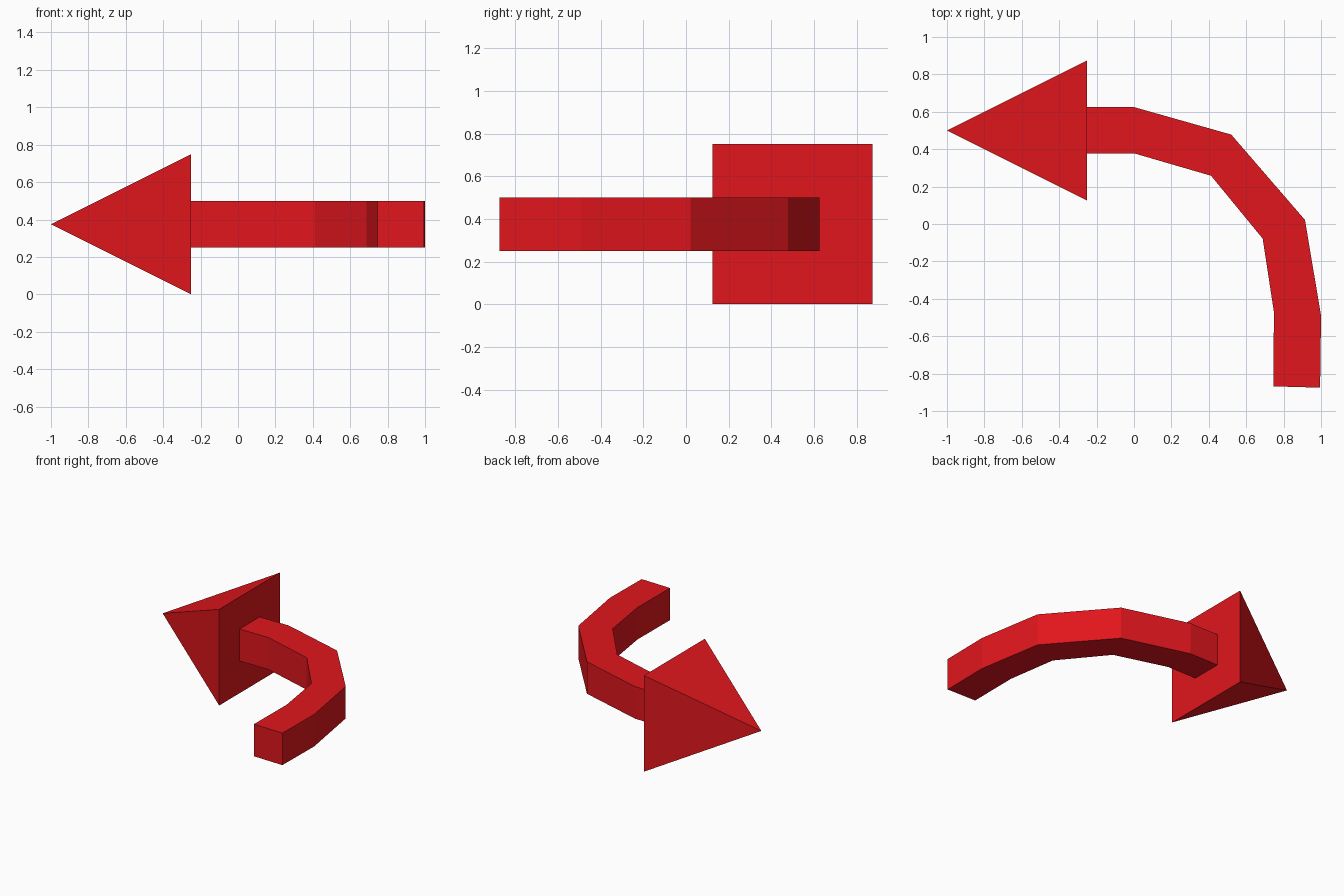
import bpy, bmesh
from math import pi, sqrt
from mathutils import Matrix

if "Cube" in bpy.data.objects:
    bpy.data.objects.remove(bpy.data.objects["Cube"])

red = bpy.data.materials.new("red")
red.diffuse_color = (0.75, 0.008, 0.012, 1)
red.use_nodes = True
red.node_tree.nodes["Principled BSDF"].inputs["Base Color"].default_value = red.diffuse_color


def add_object(name, bm):
    bmesh.ops.recalc_face_normals(bm, faces=bm.faces)
    mesh = bpy.data.meshes.new(name)
    bm.to_mesh(mesh)
    bm.free()
    mesh.materials.append(red)
    obj = bpy.data.objects.new(name, mesh)
    bpy.context.collection.objects.link(obj)
    return obj


# Arrow head: square pyramid pointing to -x
HEAD_SIZE, HEAD_LENGTH = 0.75, 0.75
bm = bmesh.new()
bmesh.ops.create_cone(
    bm, cap_ends=True, segments=4, radius1=HEAD_SIZE / sqrt(2), radius2=0,
    depth=HEAD_LENGTH,
    matrix=Matrix.Translation((-0.625, 0.5, 0.375))
    @ Matrix.Rotation(-pi / 2, 4, 'Y') @ Matrix.Rotation(pi / 4, 4, 'Z'))
bmesh.ops.remove_doubles(bm, verts=bm.verts, dist=1e-5)
add_object("arrow_head", bm)

# Curved shaft: matching outer and inner outlines, swept as a square bar
outer = [(-0.25, 0.625), (0, 0.625), (0.52, 0.478), (0.914, 0.022), (1.0, -0.49), (0.995, -0.875)]
inner = [(-0.25, 0.378), (0, 0.378), (0.412, 0.258), (0.688, -0.078), (0.748, -0.47), (0.745, -0.868)]
bm = bmesh.new()
rings = [[bm.verts.new((*p, z)) for p, z in ((o, 0.25), (o, 0.5), (i, 0.5), (i, 0.25))]
         for o, i in zip(outer, inner)]
for a, b in zip(rings, rings[1:]):
    for k in range(4):
        n = (k + 1) % 4
        bm.faces.new((a[k], a[n], b[n], b[k]))
bm.faces.new(rings[0])
bm.faces.new(rings[-1])
add_object("curved_shaft", bm)
